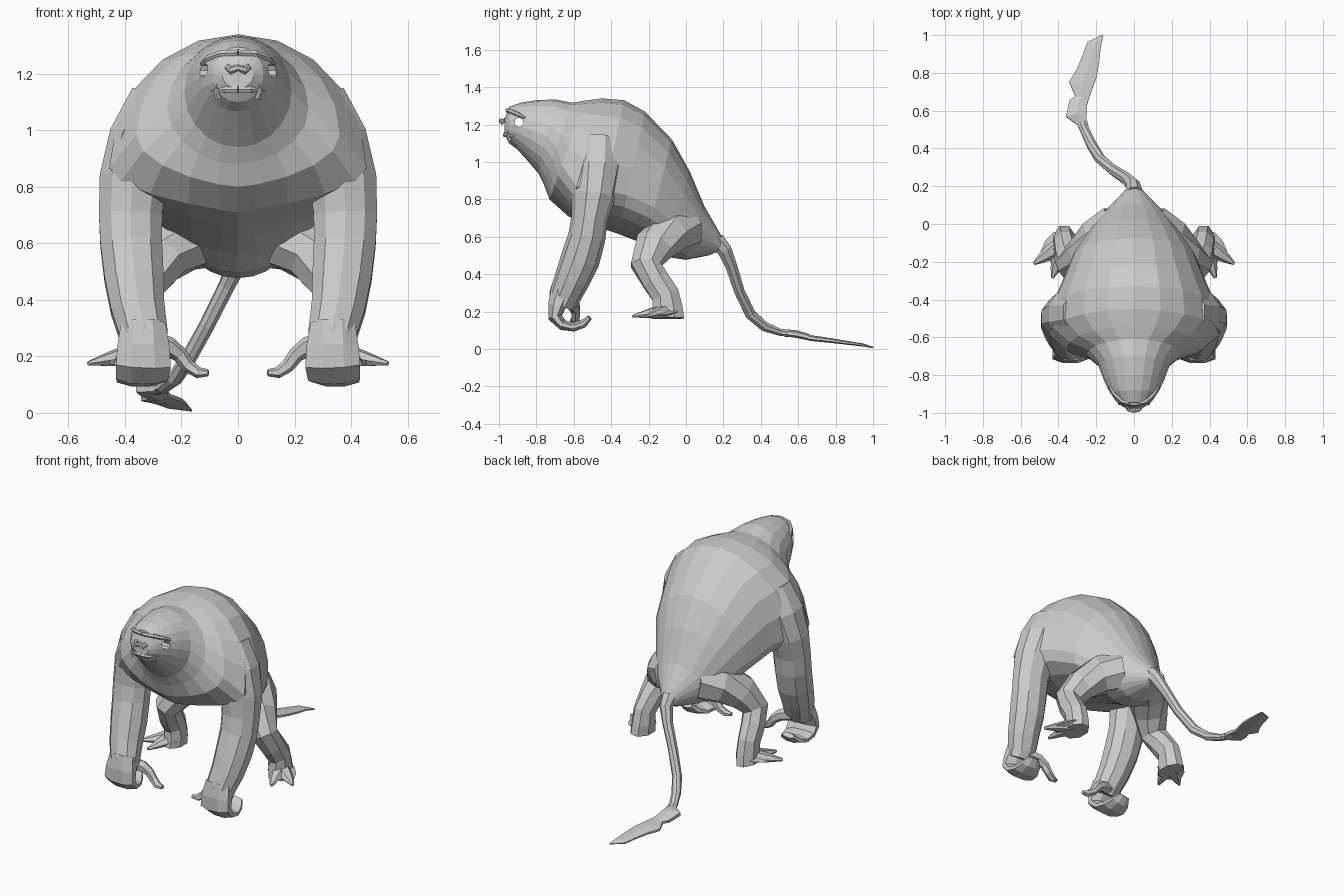
import bpy, bmesh, math
from mathutils import Vector


def skin(name, rings, mirror=False):
    """Skin a list of equal-length point rings into a closed flat-shaded mesh."""
    bm = bmesh.new()
    loops = [[bm.verts.new(p) for p in r] for r in rings]
    n = len(loops[0])
    for a, b in zip(loops, loops[1:]):
        for i in range(n):
            j = (i + 1) % n
            bm.faces.new((a[i], a[j], b[j], b[i]))
    bm.faces.new(loops[0])
    bm.faces.new(loops[-1])
    bmesh.ops.recalc_face_normals(bm, faces=bm.faces)
    me = bpy.data.meshes.new(name)
    bm.to_mesh(me)
    bm.free()
    ob = bpy.data.objects.new(name, me)
    bpy.context.collection.objects.link(ob)
    if mirror:
        m = ob.modifiers.new("Mirror", 'MIRROR')
        m.use_mirror_merge = False
    return ob


def tube(name, pts, ref, sides=8, mirror=True):
    """Tube through (x, y, z, a, b): a = half size along ref, b = half size across it."""
    P = [Vector(p[:3]) for p in pts]
    rings = []
    for i, p in enumerate(pts):
        t = (P[min(i + 1, len(P) - 1)] - P[max(i - 1, 0)]).normalized()
        u = Vector(ref)
        u = (u - t * u.dot(t)).normalized()
        v = t.cross(u)
        ring = []
        for k in range(sides):
            w = 2 * math.pi * (k + 0.5) / sides
            ring.append(P[i] + u * p[3] * math.cos(w) + v * p[4] * math.sin(w))
        rings.append(ring)
    return skin(name, rings, mirror)


# Head and torso: top (y, z), bottom (y, z), half width, level of widest point, lower taper
sections = [
    (-.967, 1.235, -.972, 1.15, .055, .5, 1),
    (-.945, 1.295, -.945, 1.10, .09, .5, 1),
    (-.88, 1.318, -.90, 1.066, .13, .5, 1),
    (-.80, 1.33, -.85, 1.01, .16, .5, 1),
    (-.70, 1.335, -.79, .94, .19, .5, 1),
    (-.61, 1.317, -.76, .88, .25, .55, 1.1),
    (-.54, 1.328, -.73, .80, .36, .65, 1.4),
    (-.45, 1.34, -.63, .71, .455, .75, 1.8),
    (-.33, 1.33, -.48, .655, .44, .72, 1.8),
    (-.22, 1.27, -.36, .615, .385, .68, 1.6),
    (-.075, 1.12, -.22, .56, .325, .65, 1.3),
    (.02, .95, -.12, .495, .25, .6, 1.1),
    (.10, .76, .0, .477, .17, .55, 1),
    (.17, .64, .12, .5, .075, .5, 1),
    (.205, .57, .17, .52, .035, .5, 1),
]
rings = []
for ty, tz, by, bz, w, mid, power in sections:
    ring = []
    for k in range(20):
        a = 2 * math.pi * k / 20
        c, s = math.cos(a), math.sin(a)
        f = mid - mid * s if s >= 0 else mid - (1 - mid) * s
        p = 1 if s >= 0 else power
        x = math.copysign(abs(c) ** p, c) * w
        ring.append((x, ty + (by - ty) * f, tz + (bz - tz) * f))
    rings.append(ring)
body = skin("head_and_torso", rings)

# Eye openings
bpy.ops.mesh.primitive_cylinder_add(vertices=8, radius=.025, depth=.6,
                                    location=(0, -.893, 1.212),
                                    rotation=(0, math.pi / 2, 0))
cutter = bpy.context.object
cutter.name = "eye_cutter"
cutter.hide_render = True
cutter.hide_set(True)
cut = body.modifiers.new("Eyes", 'BOOLEAN')
cut.operation = 'DIFFERENCE'
cut.object = cutter

# Nose, brow, lip and fangs
tube("nose", [(-.037, -.965, 1.225, .012, .012), (-.025, -.985, 1.212, .012, .014),
              (0, -.99, 1.222, .011, .012), (.025, -.985, 1.212, .012, .014),
              (.037, -.965, 1.225, .012, .012)], (0, 1, 0), 6, False)
tube("brow", [(.0, -.955, 1.275, .012, .012), (.06, -.94, 1.272, .013, .013),
              (.105, -.90, 1.255, .012, .012), (.13, -.86, 1.235, .006, .006)], (0, 0, 1), 6)
tube("lip", [(.0, -.968, 1.145, .014, .012), (.04, -.96, 1.145, .013, .012),
             (.075, -.935, 1.14, .011, .012), (.10, -.90, 1.14, .006, .006)], (0, 0, 1), 6)
tube("fang", [(.07, -.94, 1.115, .013, .013), (.078, -.95, 1.135, .009, .009),
              (.076, -.952, 1.162, .002, .002)], (1, 0, 0), 6)

# Arms
tube("arm", [(.27, -.47, 1.10, .12, .12), (.335, -.48, .96, .13, .14),
             (.372, -.495, .82, .125, .12), (.38, -.515, .70, .118, .098),
             (.378, -.53, .60, .115, .10), (.368, -.565, .48, .11, .105),
             (.355, -.61, .37, .10, .095), (.335, -.65, .28, .09, .085),
             (.335, -.67, .23, .085, .065)], (1, 0, 0), 10)

# Hands: palm curling backward, plus a thumb
tube("hand", [(.335, -.66, .31, .085, .07), (.335, -.69, .23, .10, .052),
              (.335, -.70, .17, .105, .04), (.34, -.66, .128, .10, .03),
              (.345, -.60, .118, .09, .026), (.35, -.55, .135, .07, .024),
              (.355, -.515, .168, .04, .015)], (1, 0, 0), 8)
tube("thumb", [(.31, -.62, .25, .04, .04), (.245, -.60, .235, .035, .035),
               (.205, -.59, .205, .028, .028), (.175, -.59, .165, .024, .024),
               (.14, -.60, .142, .025, .02), (.105, -.605, .142, .014, .012)], (0, 1, 0), 6)

# Hind legs
tube("hind_leg", [(.08, .0, .64, .12, .13), (.18, -.09, .62, .13, .12),
                  (.27, -.17, .55, .11, .10), (.335, -.215, .45, .085, .08),
                  (.355, -.165, .37, .078, .07), (.365, -.11, .29, .08, .062),
                  (.365, -.10, .22, .088, .065), (.37, -.10, .165, .098, .065)], (0, 1, 0), 8)

# Feet: two splayed toes and a web between them
for nm, x, y in (("outer_toe", .53, -.21), ("inner_toe", .432, -.285)):
    pts = []
    for f, a, b in ((0, .045, .05), (.45, .03, .04), (.75, .018, .026), (1, .008, .008)):
        pts.append((.37 + (x - .37) * f, -.1 + (y + .1) * f, .205 - .03 * f, a, b))
    tube(nm, pts, (0, 0, 1), 6)
tube("toe_web", [(.37, -.10, .20, .02, .08), (.42, -.145, .188, .014, .075),
                 (.46, -.18, .18, .008, .05)], (0, 0, 1), 6)

# Tail
tube("tail", [(0, .16, .58, .05, .05), (-.005, .205, .53, .038, .042),
              (-.04, .24, .45, .03, .034), (-.11, .285, .31, .028, .03),
              (-.18, .345, .185, .028, .03), (-.225, .42, .12, .028, .027),
              (-.262, .50, .09, .026, .02), (-.275, .54, .085, .03, .02)], (1, 0, 0), 8, False)

# Ragged flat tail tuft
tube("tail_tuft", [(-.272, .53, .085, .026, .02), (-.305, .58, .082, .065, .02),
                   (-.295, .64, .068, .055, .018), (-.275, .67, .058, .042, .015),
                   (-.28, .74, .05, .075, .014), (-.25, .80, .042, .065, .012),
                   (-.23, .87, .032, .055, .010), (-.212, .945, .022, .045, .008),
                   (-.165, 1.0, .008, .004, .004)], (1, 0, 0), 6, False)
